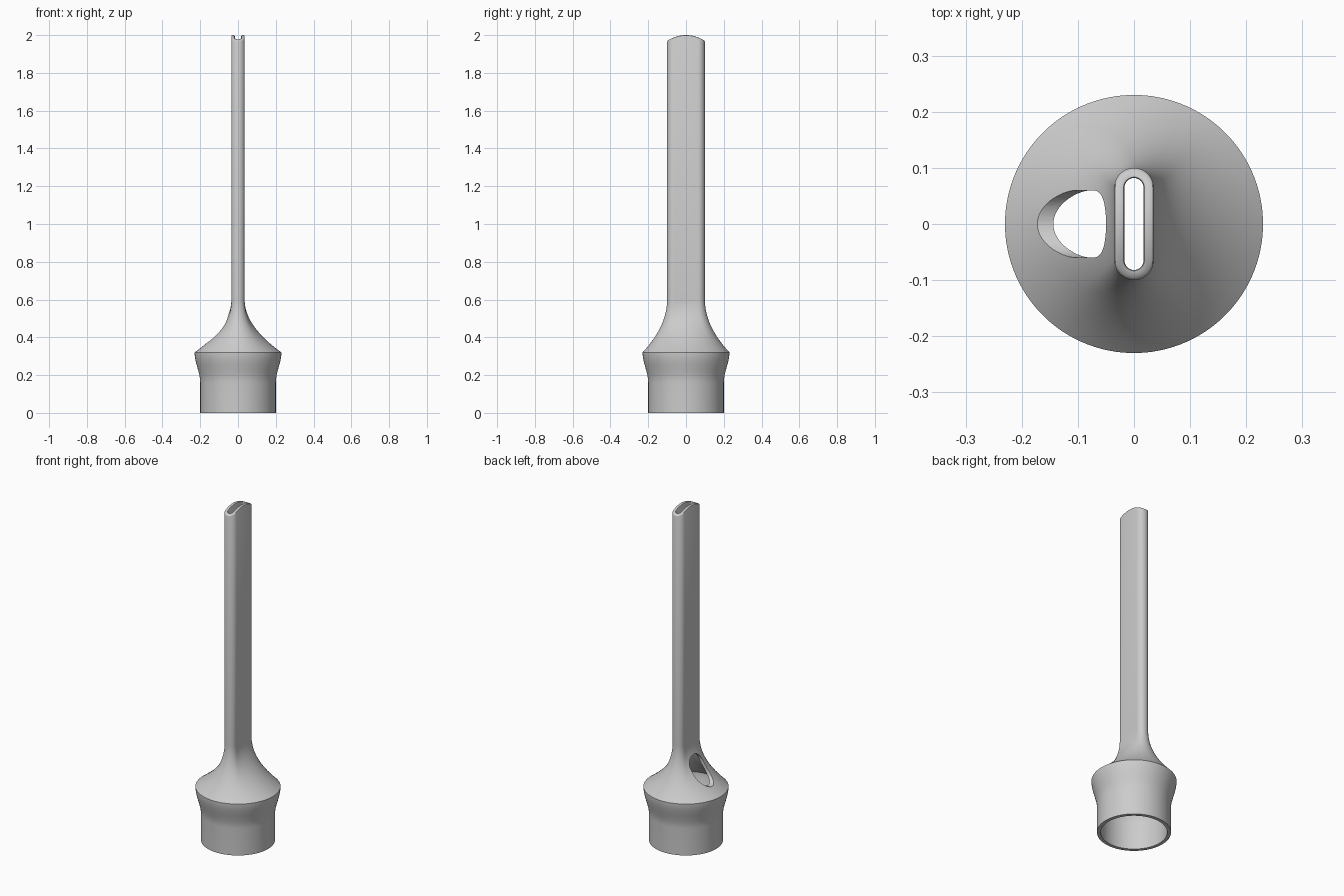
import bpy, bmesh, math

old = bpy.data.objects.get("Cube")
if old:
    bpy.data.objects.remove(old, do_unlink=True)

SIDES = 112
HALF_FLAT = 0.065      # half length of the straight side of the slot section
CONE_TOP = 0.6
TOP = 2.0


def slot_point(a, r):
    """Point on a slot outline, spaced evenly along its length."""
    q = math.atan2(abs(math.sin(a)), abs(math.cos(a)))
    d = q / (math.pi / 2) * (HALF_FLAT + r * math.pi / 2)
    if d < HALF_FLAT:
        x, y = r, d
    else:
        phi = (d - HALF_FLAT) / r
        x, y = r * math.cos(phi), HALF_FLAT + r * math.sin(phi)
    return math.copysign(x, math.cos(a)), math.copysign(y, math.sin(a))


def ring(bm, slot_r, round_r, blend, z, domed=False):
    """One cross-section, blended from slot (0) to circle (1)."""
    verts = []
    for i in range(SIDES):
        a = 2 * math.pi * (i + 0.5) / SIDES
        sx, sy = slot_point(a, slot_r)
        x = sx + (round_r * math.cos(a) - sx) * blend
        y = sy + (round_r * math.sin(a) - sy) * blend
        drop = 0.03 * (y / 0.1) ** 2 if domed else 0
        verts.append(bm.verts.new((x, y, z - drop)))
    return verts


def smooth_step(u):
    return u * u * (3 - 2 * u)


def wall(bm, slot_r, base_r, brim_r, flare_z, brim_z):
    """Collar, flare and cone of one skin, from the bottom up."""
    rings = [ring(bm, slot_r, base_r, 1, 0)]
    for i in range(13):
        u = i / 12
        r = base_r + (brim_r - base_r) * smooth_step(u)
        rings.append(ring(bm, slot_r, r, 1, flare_z + (brim_z - flare_z) * u))
    for i in range(1, 29):
        t = 1 - i / 28
        rings.append(ring(bm, slot_r, brim_r, t * t, CONE_TOP - (CONE_TOP - brim_z) * t))
    return rings


# Hollow body: outer skin, softened rim at the tip, inner skin
bm = bmesh.new()
outer = wall(bm, 0.035, 0.2, 0.23, 0.16, 0.32)
inner = wall(bm, 0.017, 0.18, 0.21, 0.15, 0.31)
rim = [ring(bm, r, r, 0, TOP - dz, True)
       for r, dz in ((0.035, 0.005), (0.0335, 0.0015), (0.030, 0),
                     (0.022, 0), (0.0185, 0.0015), (0.017, 0.005))]
loop = outer + rim + inner[::-1]
for k, lower in enumerate(loop):
    upper = loop[(k + 1) % len(loop)]
    for i in range(SIDES):
        j = (i + 1) % SIDES
        bm.faces.new((lower[i], lower[j], upper[j], upper[i]))
bmesh.ops.recalc_face_normals(bm, faces=bm.faces)
mesh = bpy.data.meshes.new("nozzle_body")
bm.to_mesh(mesh)
bm.free()
body = bpy.data.objects.new("nozzle_body", mesh)
bpy.context.collection.objects.link(body)

# Cutter for the side opening: upright rounded slot pushed in along x
bm = bmesh.new()
outline = []
for i in range(48):
    a = 2 * math.pi * (i + 0.5) / 48
    centre = 0.463 if math.sin(a) > 0 else 0.425
    outline.append(bm.verts.new((-0.4, 0.06 * math.cos(a), centre + 0.06 * math.sin(a))))
face = bm.faces.new(outline)
moved = bmesh.ops.extrude_face_region(bm, geom=[face])["geom"]
bmesh.ops.translate(bm, vec=(0.4, 0, 0),
                    verts=[v for v in moved if isinstance(v, bmesh.types.BMVert)])
bmesh.ops.recalc_face_normals(bm, faces=bm.faces)
mesh = bpy.data.meshes.new("opening_cutter")
bm.to_mesh(mesh)
bm.free()
cutter = bpy.data.objects.new("opening_cutter", mesh)
cutter.hide_render = True
bpy.context.collection.objects.link(cutter)

# Cut the opening, then drop the cutter
cut = body.modifiers.new("side_opening", "BOOLEAN")
cut.operation = "DIFFERENCE"
cut.solver = "EXACT"
cut.object = cutter
bpy.ops.object.select_all(action="DESELECT")
body.select_set(True)
bpy.context.view_layer.objects.active = body
bpy.ops.object.modifier_apply(modifier=cut.name)
bpy.data.objects.remove(cutter, do_unlink=True)

# Plain grey finish
grey = bpy.data.materials.new("light_grey")
grey.use_nodes = True
colour = (0.6, 0.6, 0.6, 1)
grey.diffuse_color = colour
grey.node_tree.nodes["Principled BSDF"].inputs["Base Color"].default_value = colour
body.data.materials.clear()
body.data.materials.append(grey)
bpy.ops.object.shade_smooth_by_angle(angle=math.radians(40))
